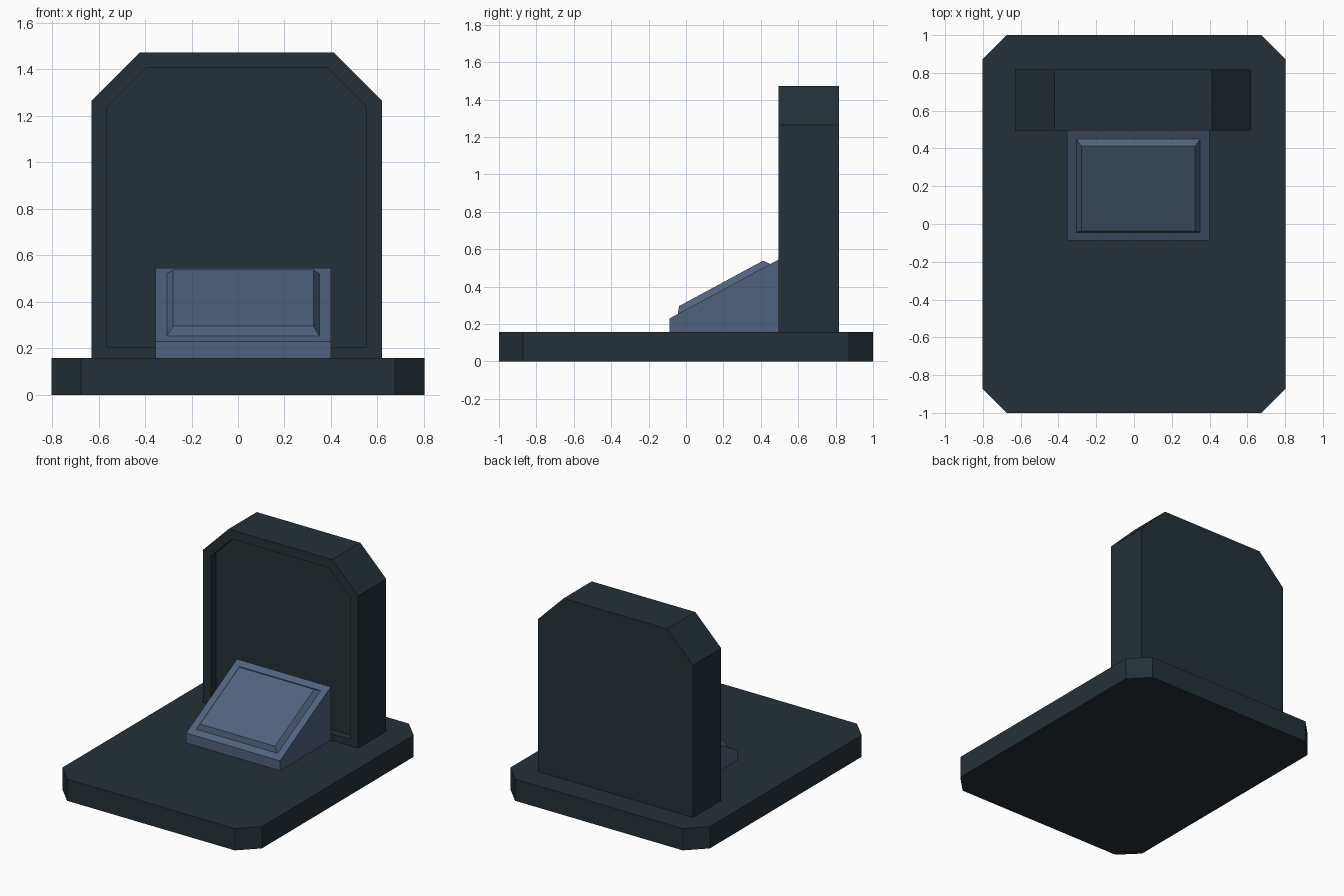
import bpy, bmesh
from mathutils import Vector

cube = bpy.data.objects.get("Cube")
if cube:
    bpy.data.objects.remove(cube, do_unlink=True)


def make_material(name, rgb):
    mat = bpy.data.materials.new(name)
    mat.use_nodes = True
    colour = (*rgb, 1)
    mat.diffuse_color = colour
    mat.node_tree.nodes["Principled BSDF"].inputs["Base Color"].default_value = colour
    return mat


slate = make_material("dark slate", (0.0176, 0.0296, 0.038))
blue = make_material("dusty blue", (0.080, 0.122, 0.208))


def extrude_profile(bm, points, offset):
    """Extrude a closed loop of 3D points; returns the starting face."""
    face = bm.faces.new([bm.verts.new(p) for p in points])
    copy = bmesh.ops.extrude_face_region(bm, geom=[face], use_keep_orig=True)
    verts = [g for g in copy["geom"] if isinstance(g, bmesh.types.BMVert)]
    bmesh.ops.translate(bm, verts=verts, vec=offset)
    bmesh.ops.recalc_face_normals(bm, faces=bm.faces)
    return face


def finish(bm, name, mat):
    bmesh.ops.recalc_face_normals(bm, faces=bm.faces)
    mesh = bpy.data.meshes.new(name)
    bm.to_mesh(mesh)
    bm.free()
    mesh.materials.append(mat)
    obj = bpy.data.objects.new(name, mesh)
    bpy.context.collection.objects.link(obj)
    return obj


BASE_TOP = 0.158

# Base slab with clipped corners
w, d, c = 0.803, 1.0, 0.128
outline = [(-w + c, -d, 0), (w - c, -d, 0), (w, -d + c, 0), (w, d - c, 0),
           (w - c, d, 0), (-w + c, d, 0), (-w, d - c, 0), (-w, -d + c, 0)]
bm = bmesh.new()
extrude_profile(bm, outline, (0, 0, BASE_TOP))
finish(bm, "base_slab", slate)

# Upright slab with clipped top corners and a sunken front panel
cx, front, back = -0.005, 0.495, 0.818
half, shoulder, top, clip = 0.625, 1.265, 1.473, 0.208
profile = [(cx - half, front, BASE_TOP), (cx + half, front, BASE_TOP),
           (cx + half, front, shoulder), (cx + half - clip, front, top),
           (cx - half + clip, front, top), (cx - half, front, shoulder)]
bm = bmesh.new()
face = extrude_profile(bm, profile, (0, back - front, 0))
panel_rim = bmesh.ops.inset_region(bm, faces=[face], thickness=0.066,
                                   use_even_offset=True)
for v in face.verts:
    if v.co.z < shoulder / 2:
        v.co.z = 0.205
inner = bmesh.ops.extrude_face_region(bm, geom=[face])
verts = [g for g in inner["geom"] if isinstance(g, bmesh.types.BMVert)]
bmesh.ops.translate(bm, verts=verts, vec=(0, 0.055, 0))
if face.is_valid:
    bmesh.ops.delete(bm, geom=[face], context='FACES_ONLY')
finish(bm, "upright_slab", slate)

# Sloped plinth leaning against the upright slab
left, right = -0.355, 0.4
low, high = Vector((0, -0.088, 0.23)), Vector((0, front, 0.545))
side = [(left, low.y, BASE_TOP), (left, high.y, BASE_TOP),
        (left, high.y, high.z), (left, low.y, low.z)]
bm = bmesh.new()
extrude_profile(bm, side, (right - left, 0, 0))
finish(bm, "sloped_plinth", blue)

# Raised plaque with bevelled edges on the slope
along = (high - low).normalized()
normal = Vector((1, 0, 0)).cross(along)
length = (high - low).length


def plaque_ring(bm, inset, height):
    ring = []
    for x, t in ((left + inset, inset), (right - inset, inset),
                 (right - inset, length - inset), (left + inset, length - inset)):
        p = low + along * t + normal * height
        ring.append(bm.verts.new((x, p.y, p.z)))
    return ring


bm = bmesh.new()
outer, inner = plaque_ring(bm, 0.05, 0), plaque_ring(bm, 0.076, 0.034)
bm.faces.new(outer[::-1])
bm.faces.new(inner)
for i in range(4):
    j = (i + 1) % 4
    bm.faces.new((outer[i], outer[j], inner[j], inner[i]))
finish(bm, "raised_plaque", blue)
